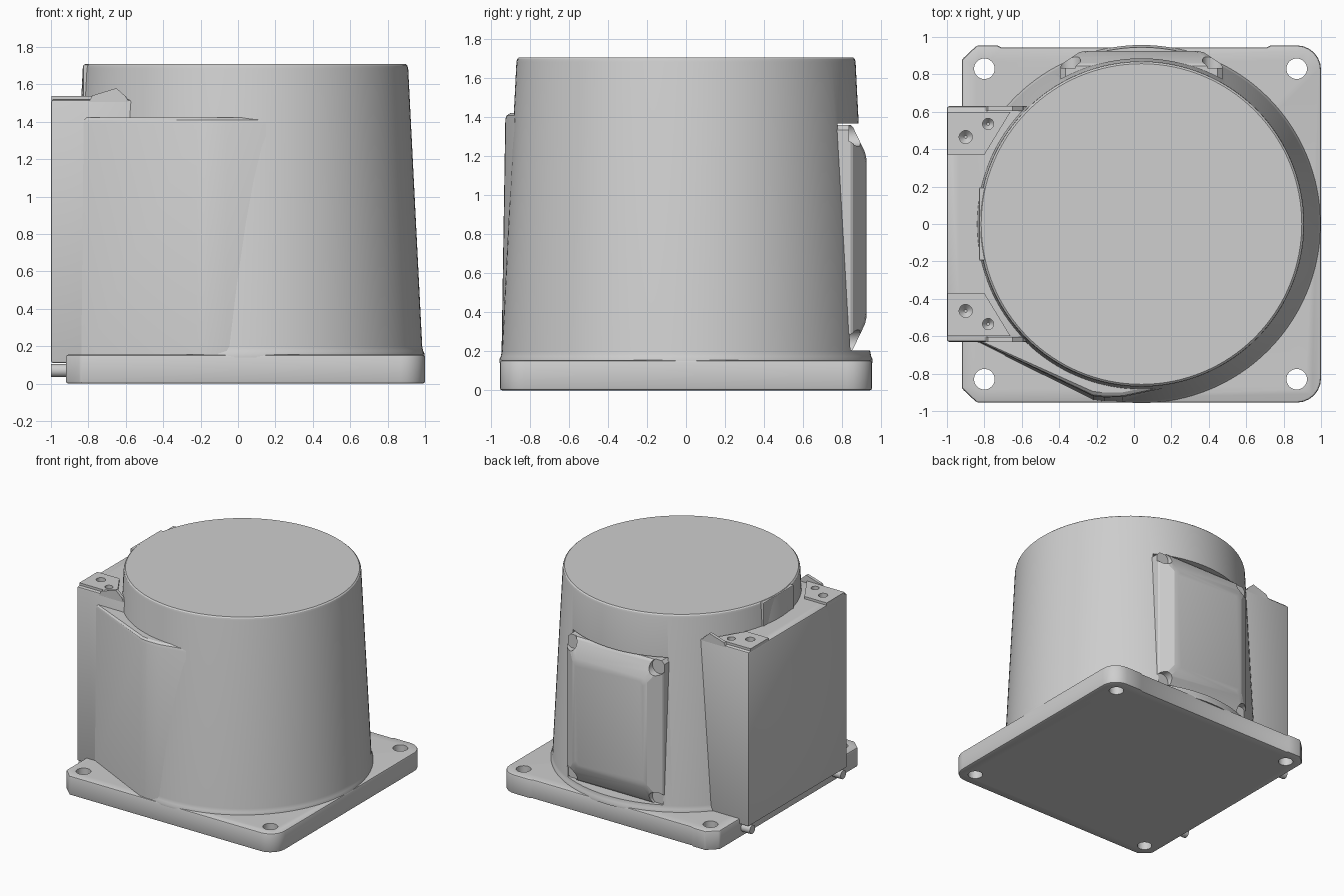
import bpy, bmesh, math
from mathutils import Matrix

cube = bpy.data.objects.get("Cube")
if cube:
    bpy.data.objects.remove(cube, do_unlink=True)

grey = bpy.data.materials.new("housing grey")
grey.use_nodes = True
colour = (0.62, 0.62, 0.62, 1)
grey.diffuse_color = colour
grey.node_tree.nodes["Principled BSDF"].inputs["Base Color"].default_value = colour

CX = 0.04  # axis of the round body


def loft(name, rings):
    """Closed solid through rings that share one point count."""
    bm = bmesh.new()
    loops = [[bm.verts.new(p) for p in ring] for ring in rings]
    n = len(loops[0])
    for a, b in zip(loops, loops[1:]):
        for i in range(n):
            j = (i + 1) % n
            bm.faces.new((a[i], a[j], b[j], b[i]))
    bm.faces.new(loops[0][::-1])
    bm.faces.new(loops[-1])
    bmesh.ops.recalc_face_normals(bm, faces=bm.faces)
    mesh = bpy.data.meshes.new(name)
    bm.to_mesh(mesh)
    bm.free()
    mesh.materials.append(grey)
    obj = bpy.data.objects.new(name, mesh)
    bpy.context.collection.objects.link(obj)
    return obj


def prism(name, outline, z0, z1):
    return loft(name, [[(x, y, z) for x, y in outline] for z in (z0, z1)])


def box(name, x0, x1, y0, y1, z0, z1):
    return prism(name, [(x0, y0), (x1, y0), (x1, y1), (x0, y1)], z0, z1)


def circle(r, z, n, cx=0, cy=0):
    steps = [math.tau * i / n for i in range(n)]
    return [(cx + r * math.cos(t), cy + r * math.sin(t), z) for t in steps]


def activate(obj):
    for o in bpy.context.selected_objects:
        o.select_set(False)
    bpy.context.view_layer.objects.active = obj
    obj.select_set(True)


def apply(obj, mod):
    activate(obj)
    bpy.ops.object.modifier_apply(modifier=mod.name)


def cut(obj, cutters):
    for c in cutters:
        mod = obj.modifiers.new("cut", "BOOLEAN")
        mod.operation = "DIFFERENCE"
        mod.solver = "EXACT"
        mod.object = c
        apply(obj, mod)


def discard(cutters):
    for c in cutters:
        bpy.data.objects.remove(c, do_unlink=True)


def bevel(obj, width, segments=2):
    mod = obj.modifiers.new("bevel", "BEVEL")
    mod.width = width
    mod.segments = segments
    mod.limit_method = "ANGLE"
    mod.angle_limit = math.radians(40)
    apply(obj, mod)


def smooth(obj, angle=35):
    activate(obj)
    bpy.ops.object.shade_smooth_by_angle(angle=math.radians(angle))


# Mounting plate: rounded on the right, chamfered on the left
def corner(x, y, r, start):
    angles = [start + math.pi / 2 * i / 6 for i in range(7)]
    return [(x + r * math.cos(t), y + r * math.sin(t)) for t in angles]


outline = corner(0.87, -0.825, 0.13, -math.pi / 2) + corner(0.87, 0.825, 0.13, 0)
outline += [(0.73, 0.955), (0.71, 0.945), (-0.71, 0.945), (-0.73, 0.955),
            (-0.84, 0.955), (-0.92, 0.88), (-0.92, -0.88), (-0.84, -0.955)]
plate = prism("mounting_plate", outline, 0, 0.155)
bevel(plate, 0.012)
holes = [loft("hole_cutter", [circle(0.055, z, 32, x, y) for z in (-0.1, 0.3)])
         for x in (-0.8, 0.87) for y in (-0.83, 0.83)]
cut(plate, holes)
discard(holes)
smooth(plate)

# Tapered round body with a flared foot and eased top edge
profile = [(0.957, 0.14), (0.957, 0.16), (0.95, 0.175), (0.945, 0.2),
           (0.87, 1.685), (0.866, 1.7), (0.857, 1.708)]
body = loft("round_body", [circle(r, z, 128, CX) for r, z in profile])
recess = [box("recess_cutter", CX - 0.425, CX + 0.425, 0.76, 1.2, 0.205, 1.37)]
cut(body, recess)
discard(recess)
smooth(body, 30)

# Flat rib on the body above the side box
rib = box("upper_flat_rib", -0.828, -0.6, -0.195, 0.195, 1.45, 1.705)
bevel(rib, 0.006)

# Side box with raised screw pads
side_box = box("side_box", -1, -0.45, -0.63, 0.63, 0.11, 1.518)
bevel(side_box, 0.012)
screw_holes = []
for s in (-1, 1):
    for x, y, r in ((-0.9, 0.465, 0.035), (-0.78, 0.535, 0.03)):
        screw_holes.append(loft("screw_cutter", [
            circle(0.008, 1.47, 20, x, s * y),
            circle(r, 1.5, 20, x, s * y),
            circle(r, 1.6, 20, x, s * y)]))
cut(side_box, screw_holes)
for s, side in ((-1, "front"), (1, "back")):
    pad = prism(side + "_screw_pad",
                [(-0.998, s * 0.37), (-0.8, s * 0.37), (-0.66, s * 0.6), (-0.998, s * 0.6)],
                1.5, 1.537)
    cut(pad, screw_holes)
    smooth(pad)
    # Low sloped lip beside the pad
    lip = [(-0.8, 1.5), (-0.78, 1.54), (-0.65, 1.58), (-0.6, 1.535), (-0.58, 1.5)]
    loft(side + "_pad_lip", [[(x, s * y, z) for x, z in lip] for y in (0.605, 0.63)])
    # Short pin under the box
    pin = loft(side + "_side_pin", [circle(0.035, z, 24) for z in (0, 0.14)])
    pin.data.transform(Matrix.Translation((-0.86, s * 0.58, 0.07))
                       @ Matrix.Rotation(-math.pi / 2, 4, "Y"))
    smooth(pin)
discard(screw_holes)
smooth(side_box)

# Slanted fairing blending the box into the body at the front
def fairing_ring(z, out):
    return [(-0.9, -0.6, z), (-0.82, -0.625 - out * 0.3, z), (-0.22, -0.895 - out, z),
            (-0.16, -0.902 - out, z), (-0.06, -0.9 - out, z),
            (0.15, -0.855 - out, z), (0.15, -0.5, z), (-0.9, -0.5, z)]


fairing = loft("front_fairing", [fairing_ring(0.14, 0.045), fairing_ring(1.39, 0.025),
                                 fairing_ring(1.41, 0.018), fairing_ring(1.422, 0)])
smooth(fairing, 25)

# Back cover: chamfered pillow with notched bolt corners
def cover_ring(y, inset_x, inset_z, r):
    w, lo, hi = 0.432 - inset_x, 0.2 + inset_z, 1.362 - inset_z
    return [(CX - w + r, y, lo), (CX + w - r, y, lo), (CX + w, y, lo + r),
            (CX + w, y, hi - r), (CX + w - r, y, hi), (CX - w + r, y, hi),
            (CX - w, y, hi - r), (CX - w, y, lo + r)]


cover = loft("back_cover", [cover_ring(0.74, 0, 0, 0.025), cover_ring(0.845, 0, 0, 0.025),
                            cover_ring(0.857, 0.008, 0.012, 0.025),
                            cover_ring(0.918, 0.1, 0.14, 0.03),
                            cover_ring(0.925, 0.13, 0.17, 0.03)])
notches = []
for sx in (-1, 1):
    for z in (0.25, 1.312):
        notch = loft("notch_cutter", [circle(0.06, h, 24) for h in (0, 0.3)])
        notch.data.transform(Matrix.Translation((CX + sx * 0.385, 0.835, z))
                             @ Matrix.Rotation(-math.pi / 2, 4, "X"))
        notches.append(notch)
cut(cover, notches)
discard(notches)
smooth(cover, 20)
